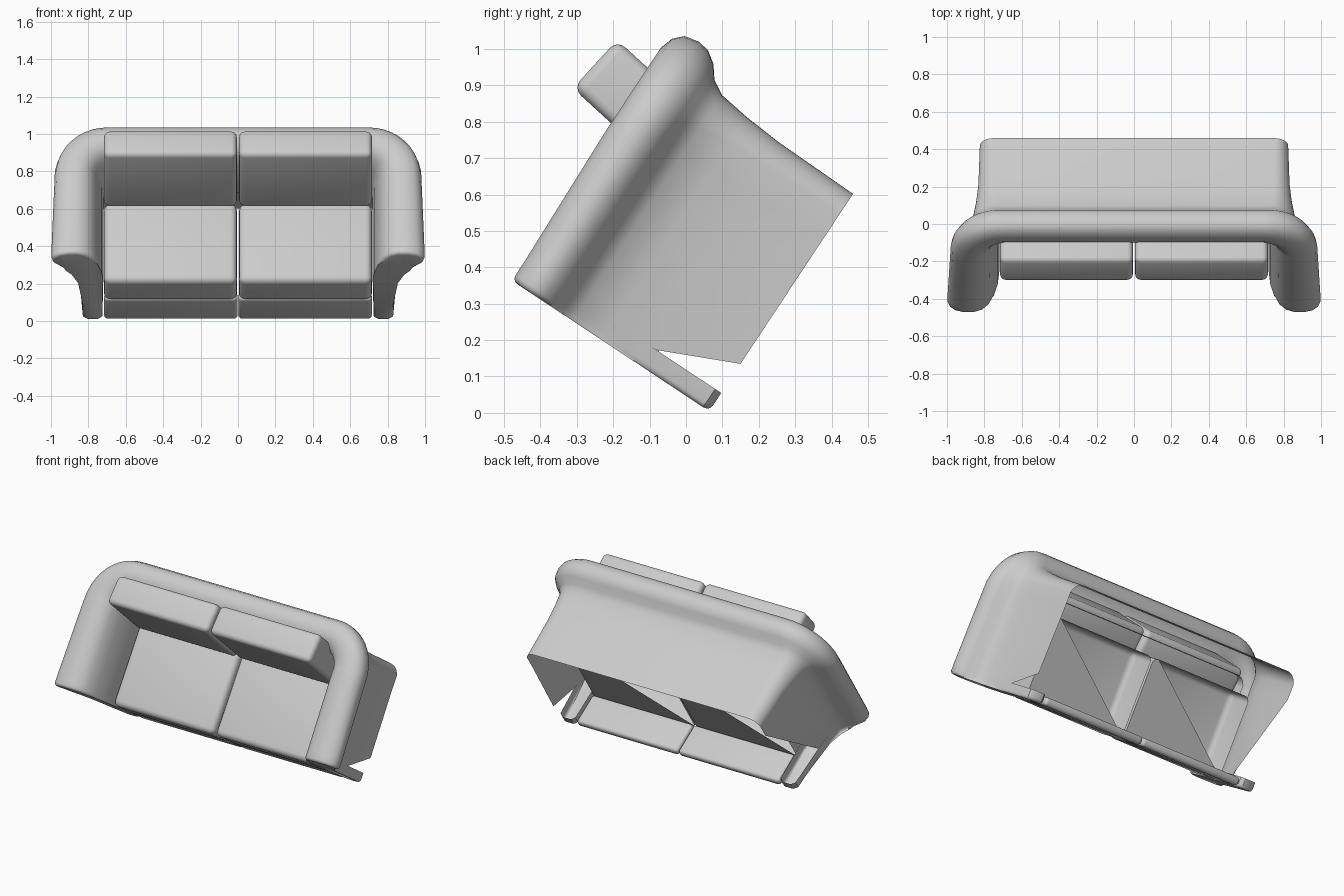
import bpy, bmesh, math
from mathutils import Matrix, Vector

cube = bpy.data.objects.get("Cube")
if cube:
    bpy.data.objects.remove(cube)

fabric = bpy.data.materials.new("light grey fabric")
fabric.use_nodes = True
grey = (0.6, 0.6, 0.6, 1)
fabric.diffuse_color = grey
fabric.node_tree.nodes["Principled BSDF"].inputs["Base Color"].default_value = grey

# The whole sofa is tipped forward; parts are built upright (x, depth, height)
TILT = Matrix.Translation((0, 0.056, -0.007)) @ Matrix.Rotation(math.radians(56.5), 4, "X")


def finish(name, bm, angle=40, mirrored=True):
    """Turn an upright part into a tipped, smooth object, mirrored if asked."""
    bmesh.ops.recalc_face_normals(bm, faces=bm.faces)
    mesh = bpy.data.meshes.new(name)
    bm.to_mesh(mesh)
    bm.free()
    mesh.materials.append(fabric)
    mesh.polygons.foreach_set("use_smooth", [True] * len(mesh.polygons))
    mesh.set_sharp_from_angle(angle=math.radians(angle))
    obj = bpy.data.objects.new(name, mesh)
    bpy.context.collection.objects.link(obj)
    obj.matrix_world = TILT
    if mirrored:
        obj.modifiers.new("Mirror", "MIRROR").use_axis[0] = True


def cushion(name, center, size, radius, lean=0, half_bottom=False, mirrored=True):
    """Rounded box; it may lean back, or have only a diagonal half underneath."""
    bm = bmesh.new()
    bmesh.ops.create_cube(bm, size=1, matrix=Matrix.Diagonal((*size, 1)))
    if half_bottom:
        low = [f for f in bm.faces if f.calc_center_median().z < -size[2] * 0.4]
        bmesh.ops.delete(bm, geom=low, context="FACES_ONLY")
    rims = [e for e in bm.edges if not e.is_boundary]
    bmesh.ops.bevel(bm, geom=rims, offset=radius, segments=4, profile=0.5,
                    affect="EDGES", clamp_overlap=True)
    if half_bottom:
        edge = [v for v in bm.verts if v.is_boundary
                and v.co.x / size[0] - v.co.y / size[1] > -0.06]
        edge.sort(key=lambda v: (math.atan2(v.co.y, v.co.x) + math.pi * 1.2) % math.tau)
        bm.faces.new(edge)
    place = Matrix.Translation(center) @ Matrix.Rotation(math.radians(-lean), 4, "X")
    bmesh.ops.transform(bm, matrix=place, verts=bm.verts)
    finish(name, bm, mirrored=mirrored)


# Rolled cross-section: outer wall (wall-to-rim fraction, height),
# then over the top (inner-to-rim fraction, height)
OUTER = [(0, 0), (0.05, 0.25), (0.13, 0.36), (0.24, 0.45), (0.44, 0.49),
         (0.75, 0.517), (0.95, 0.55)]
TOP = [(1, 0.585), (0.96, 0.625), (0.85, 0.65), (0.68, 0.662), (0.5, 0.662),
       (0.33, 0.645), (0.2, 0.61), (0.11, 0.54), (0.03, 0.46), (0, 0.38), (0, 0.32)]
SLAB_FRONT, SLAB_REAR = 0.014, 0.074


def section(inner, wall, rim, cut_end):
    """Place the rolled cross-section; the wall's hem rises forward of cut_end."""
    inner, wall, rim = Vector(inner), Vector(wall), Vector(rim)
    depth = wall.y
    low = max(0, 0.29 * (cut_end - depth) / (cut_end - 0.04))
    dip = 0.014 * max(0, 1 - depth / 0.5)
    pts = [(*wall.lerp(rim, f), max(h, low)) for f, h in OUTER]
    return pts + [(*inner.lerp(rim, f), h - dip * (h > 0.6)) for f, h in TOP]


def arm_section(d, cut_end):
    return section((0.72, d), (0.835 - 0.02 * d, d), (1 - 0.036 * d, d), cut_end)


def corner_section(a, cut_end):
    c, s = math.cos(a), math.sin(a)
    return section((0.66 + 0.06 * c, 0.56 + 0.06 * s),
                   (0.75 + 0.075 * c, 0.655 + 0.075 * s),
                   (0.70 + 0.28 * c, 0.545 + 0.30 * s), cut_end)


# Arms and back: one rolled shell, open underneath; the right hem is cut further back
bm = bmesh.new()
for side, cut_end in ((1, 0.17), (-1, 0.58)):
    rings = [arm_section(d, cut_end) for d in (SLAB_REAR, 0.17, 0.35, 0.5, 0.58)]
    rings += [corner_section(math.radians(9 * i), cut_end) for i in range(1, 11)]
    rings.append(section((0, 0.62), (0, 0.73), (0, 0.845), cut_end))
    grid = [[bm.verts.new((side * x, y, z)) for x, y, z in ring] for ring in rings]
    for r0, r1 in zip(grid, grid[1:]):
        for i in range(len(r0) - 1):
            bm.faces.new((r0[i], r0[i + 1], r1[i + 1], r1[i]))
bmesh.ops.remove_doubles(bm, verts=bm.verts, dist=0.0005)
finish("rolled_arms_and_back", bm, 50, mirrored=False)

# Arm fronts: slab of the same outline, down to the floor
outline = [(p[0], p[2]) for p in arm_section(SLAB_REAR, 0.17)]
outline[0] = (0.83, 0.02)
outline[-1] = (0.725, 0.02)
outline += [(0.745, 0.0), (0.805, 0.0)]
bm = bmesh.new()
front = [bm.verts.new((x, SLAB_FRONT, h)) for x, h in outline]
rear = [bm.verts.new((x, SLAB_REAR, h)) for x, h in outline]
cap = bm.faces.new(front)
for i in range(len(front)):
    j = (i + 1) % len(front)
    bm.faces.new((front[i], front[j], rear[j], rear[i]))
bmesh.ops.bevel(bm, geom=list(cap.edges), offset=0.018, segments=3, profile=0.5,
                affect="EDGES", clamp_overlap=True)
finish("arm_fronts", bm)

# Seat base and leaning back cushions
cushion("seat_base", (0.359, 0.04, 0.101), (0.714, 0.05, 0.202), 0.02)
cushion("back_cushions", (0.361, 0.603, 0.578), (0.71, 0.18, 0.425), 0.03, lean=9)

# Seat cushions, each closed underneath by the same diagonal half
for side, x in (("left", 0.361), ("right", -0.361)):
    cushion(side + "_seat_cushion", (x, 0.267, 0.294), (0.71, 0.505, 0.175), 0.035,
            half_bottom=True, mirrored=False)
